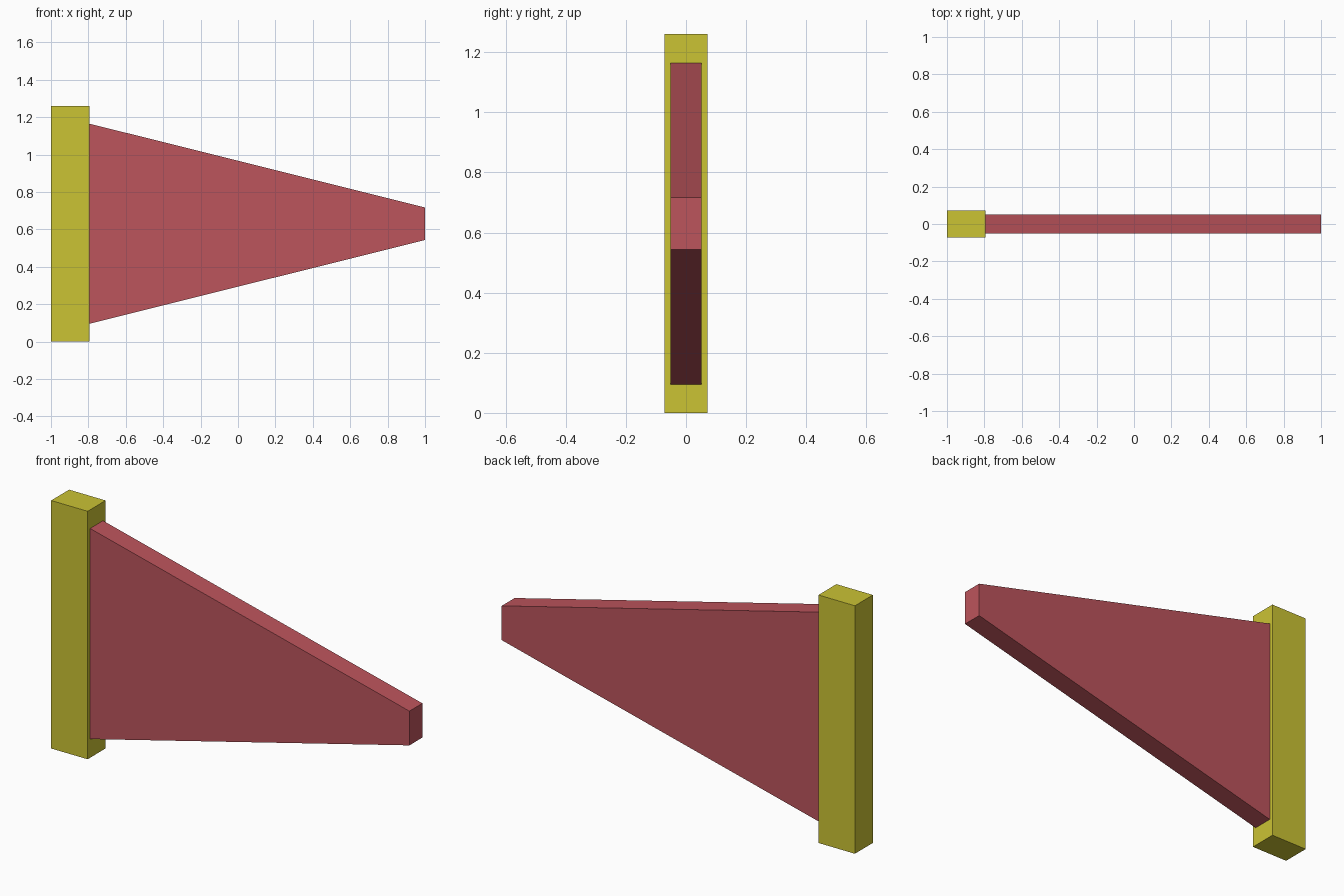
import bpy
import bmesh

cube = bpy.data.objects.get("Cube")
if cube:
    bpy.data.objects.remove(cube, do_unlink=True)


def make_material(name, rgb):
    mat = bpy.data.materials.new(name)
    mat.use_nodes = True
    colour = (*rgb, 1.0)
    mat.diffuse_color = colour
    mat.node_tree.nodes["Principled BSDF"].inputs["Base Color"].default_value = colour
    return mat


def extrude_profile(name, profile, thickness, mat):
    """Extrude a side profile (x, z) evenly about y = 0."""
    bm = bmesh.new()
    face = bm.faces.new([bm.verts.new((x, -thickness / 2, z)) for x, z in profile])
    moved = bmesh.ops.extrude_face_region(bm, geom=[face])["geom"]
    verts = [v for v in moved if isinstance(v, bmesh.types.BMVert)]
    bmesh.ops.translate(bm, verts=verts, vec=(0, thickness, 0))
    bmesh.ops.recalc_face_normals(bm, faces=bm.faces)
    mesh = bpy.data.meshes.new(name)
    bm.to_mesh(mesh)
    bm.free()
    mesh.materials.append(mat)
    obj = bpy.data.objects.new(name, mesh)
    bpy.context.collection.objects.link(obj)
    return obj


yellow = make_material("yellow", (0.597, 0.546, 0.034))
red = make_material("soft red", (0.503, 0.089, 0.107))

height = 1.26
mid = height / 2
joint = -0.795

# Upright post
extrude_profile("post", [(-1, 0), (joint, 0), (joint, height), (-1, height)], 0.144, yellow)

# Tapered pennant panel
root, tip = 0.535, 0.087
extrude_profile("pennant", [(joint, mid - root), (1, mid - tip),
                            (1, mid + tip), (joint, mid + root)], 0.104, red)
